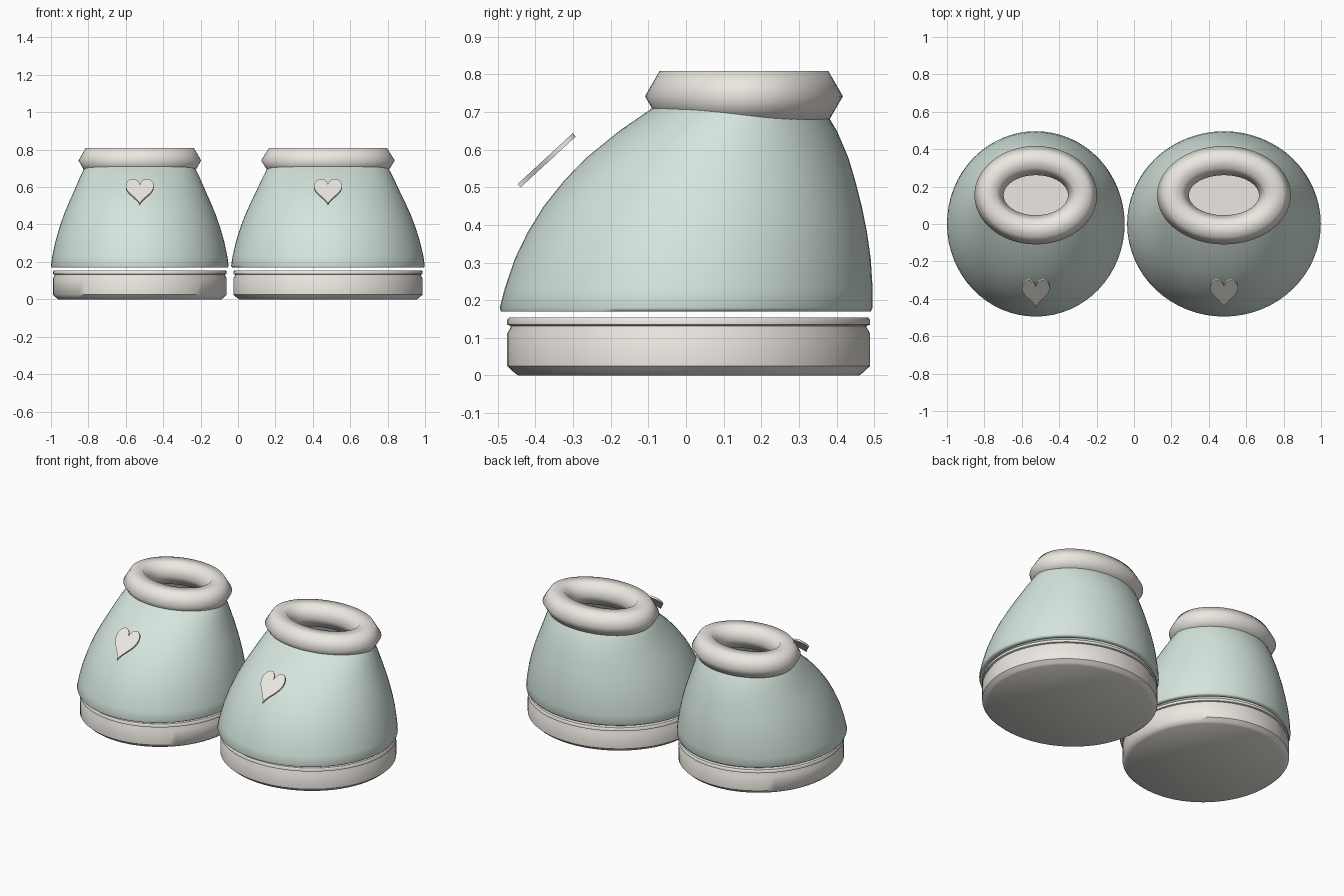
import bpy, bmesh, math
from mathutils import Vector

if "Cube" in bpy.data.objects:
    bpy.data.objects.remove(bpy.data.objects["Cube"])


def material(name, rgb):
    m = bpy.data.materials.new(name)
    m.diffuse_color = (*rgb, 1)
    m.use_nodes = True
    m.node_tree.nodes["Principled BSDF"].inputs["Base Color"].default_value = m.diffuse_color
    return m


GREEN = material("pale_green", (0.66, 0.78, 0.72))
CREAM = material("cream", (0.84, 0.80, 0.75))
SEG = 64


def finish(name, bm, mat, angle):
    bmesh.ops.recalc_face_normals(bm, faces=bm.faces)
    me = bpy.data.meshes.new(name)
    bm.to_mesh(me)
    bm.free()
    me.materials.append(mat)
    ob = bpy.data.objects.new(name, me)
    bpy.context.collection.objects.link(ob)
    bpy.ops.object.select_all(action='DESELECT')
    ob.select_set(True)
    bpy.context.view_layer.objects.active = ob
    bpy.ops.object.shade_smooth_by_angle(angle=math.radians(angle))
    return ob


def loft(name, rings, mat, angle, cx, sx, caps=False, closed=False):
    """Skin a stack of ellipses given as (z, y_front, y_back, half_width)."""
    bm = bmesh.new()
    loops = []
    for z, f, b, w in rings:
        loop = []
        for i in range(SEG):
            a = 2 * math.pi * i / SEG
            loop.append(bm.verts.new((cx + sx * w * math.cos(a),
                                      (f + b) / 2 + (b - f) / 2 * math.sin(a), z)))
        loops.append(loop)
    pairs = list(zip(loops, loops[1:]))
    if closed:
        pairs.append((loops[-1], loops[0]))
    for lo, hi in pairs:
        for i in range(SEG):
            j = (i + 1) % SEG
            bm.faces.new((lo[i], lo[j], hi[j], hi[i]))
    if caps:
        bm.faces.new(loops[0])
        bm.faces.new(loops[-1])
    return finish(name, bm, mat, angle)


# Profiles: upper shell (with tucked-in lip), sole (z, radius), hexagonal collar
UPPER = [(0.173, -0.465, 0.468, 0.447), (0.170, -0.492, 0.491, 0.471),
         (0.180, -0.495, 0.496, 0.475), (0.23, -0.482, 0.496, 0.468),
         (0.31, -0.455, 0.491, 0.451), (0.38, -0.421, 0.481, 0.431),
         (0.45, -0.378, 0.467, 0.407), (0.52, -0.322, 0.449, 0.378),
         (0.58, -0.263, 0.431, 0.351), (0.65, -0.177, 0.401, 0.321),
         (0.71, -0.090, 0.365, 0.292), (0.74, -0.040, 0.340, 0.270)]
SOLE = [(0, 0.453), (0.008, 0.464), (0.025, 0.482), (0.112, 0.482), (0.128, 0.473),
        (0.132, 0.473), (0.135, 0.482), (0.148, 0.482), (0.154, 0.477)]
R = 0.078
COLLAR = []
for k in range(6):
    a = k * math.pi / 3
    ry = 0.185 + R * math.cos(a)
    COLLAR.append((0.742 + R * math.sin(a), 0.154 - ry, 0.154 + ry, 0.25 + R * math.cos(a)))


def heart(name, cx):
    bm = bmesh.new()
    up = Vector((0, 0.735, 0.678))
    out = Vector((0, -0.678, 0.735))
    centre = Vector((cx, -0.370, 0.572))
    n = 48
    sides = []
    for off in (-0.006, 0.006):
        row = []
        for i in range(n):
            t = 2 * math.pi * i / n
            u = 0.075 / 16 * 16 * math.sin(t) ** 3
            v = 13 * math.cos(t) - 5 * math.cos(2 * t) - 2 * math.cos(3 * t) - math.cos(4 * t)
            v = (v + 2.5) * 0.2 / 29
            row.append(bm.verts.new(centre + Vector((u, 0, 0)) + up * v + out * off))
        sides.append(row)
        bm.faces.new(row)
    for i in range(n):
        j = (i + 1) % n
        bm.faces.new((sides[0][i], sides[0][j], sides[1][j], sides[1][i]))
    return finish(name, bm, CREAM, 30)


# The pair; the second shoe is slightly wider
for side, cx, sx in (("left", -0.525, 1.0), ("right", 0.481, 1.09)):
    loft(side + "_upper", UPPER, GREEN, 75, cx, sx)
    sole = [(z, 0.007 - r, 0.007 + r, r * 0.963) for z, r in SOLE]
    loft(side + "_sole", sole, CREAM, 46, cx, sx, caps=True)
    loft(side + "_collar", COLLAR, CREAM, 80, cx, sx, closed=True)
    heart(side + "_heart", cx)
